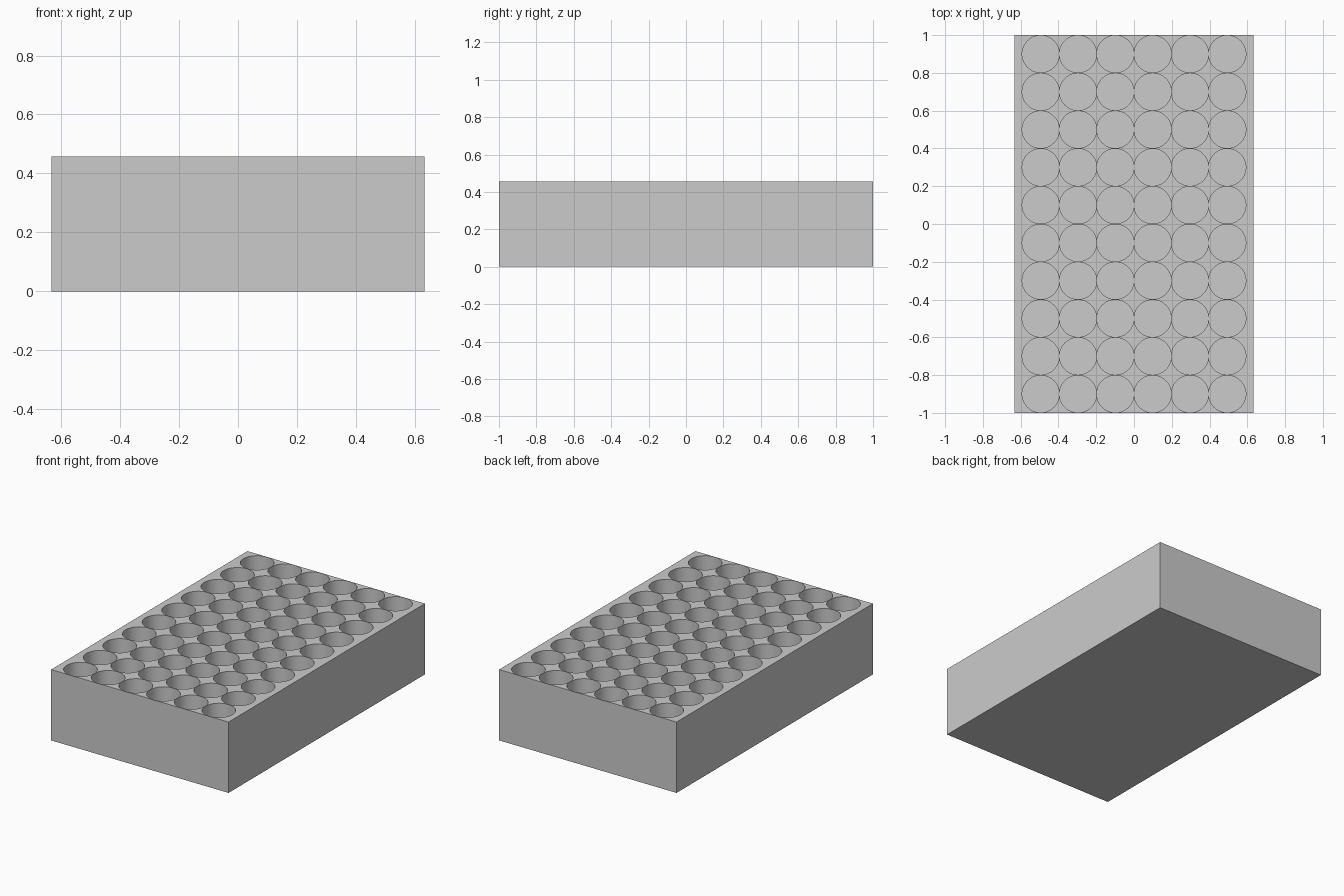
import bpy
import bmesh
from math import radians
from mathutils import Matrix

cube = bpy.data.objects.get("Cube")
if cube:
    bpy.data.objects.remove(cube, do_unlink=True)

WIDTH, LENGTH, HEIGHT = 1.266, 2.0, 0.457
COLUMNS, ROWS = 6, 10
PITCH_X, PITCH_Y = 0.1975, 0.2
RADIUS, FLOOR = 0.0985, 0.05

grey = bpy.data.materials.new("light grey")
grey.use_nodes = True
colour = (0.6, 0.6, 0.6, 1)
grey.diffuse_color = colour
grey.node_tree.nodes["Principled BSDF"].inputs["Base Color"].default_value = colour


def make_object(name, bm):
    mesh = bpy.data.meshes.new(name)
    bm.to_mesh(mesh)
    bm.free()
    mesh.materials.append(grey)
    obj = bpy.data.objects.new(name, mesh)
    bpy.context.collection.objects.link(obj)
    return obj


# Solid block
bm = bmesh.new()
size = Matrix.Diagonal((WIDTH, LENGTH, HEIGHT, 1))
bmesh.ops.create_cube(bm, size=1, matrix=Matrix.Translation((0, 0, HEIGHT / 2)) @ size)
tray = make_object("tray_block", bm)

# Grid of round pockets, open at the top
bm = bmesh.new()
for col in range(COLUMNS):
    for row in range(ROWS):
        x = (col - (COLUMNS - 1) / 2) * PITCH_X
        y = (row - (ROWS - 1) / 2) * PITCH_Y
        bmesh.ops.create_cone(
            bm, cap_ends=True, segments=48, radius1=RADIUS, radius2=RADIUS, depth=HEIGHT,
            matrix=Matrix.Translation((x, y, FLOOR + HEIGHT / 2)))
cutter = make_object("pocket_cutter", bm)
cutter.hide_render = True

# Cut the pockets and remove the cutter
cut = tray.modifiers.new("pockets", 'BOOLEAN')
cut.operation = 'DIFFERENCE'
cut.solver = 'EXACT'
cut.object = cutter
bpy.ops.object.select_all(action='DESELECT')
bpy.context.view_layer.objects.active = tray
tray.select_set(True)
bpy.ops.object.modifier_apply(modifier=cut.name)
bpy.data.objects.remove(cutter, do_unlink=True)

# Smooth pocket walls with crisp rims
bpy.ops.object.shade_smooth_by_angle(angle=radians(30))
